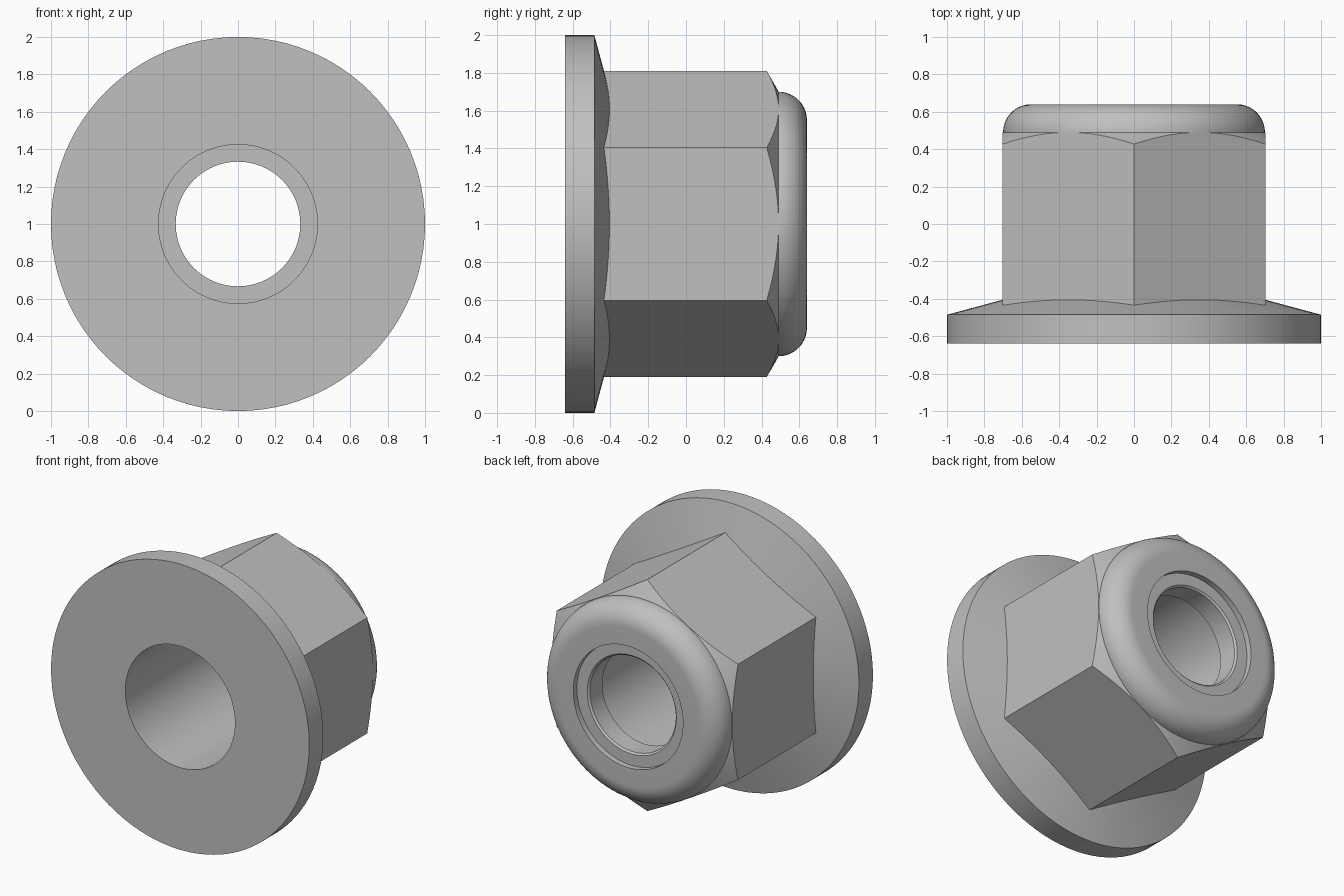
import bpy, bmesh
from math import cos, sin, pi, radians, tan

cube = bpy.data.objects.get("Cube")
if cube:
    bpy.data.objects.remove(cube, do_unlink=True)

SEGMENTS = 96
AXIS_Z = 1.0        # height of the nut's axis, which runs along y
BORE = 0.425        # threaded bore radius
INSERT = 0.333      # locking insert radius
FLAT = 0.702        # centre to hexagon flat
JOINT = -0.45       # where the hexagon sinks into the flange
SHOULDER = 0.49     # back of the hexagon
FILLET = 0.15       # collar rounding

steel = bpy.data.materials.new("steel_grey")
steel.use_nodes = True
colour = (0.53, 0.53, 0.53, 1)
steel.diffuse_color = colour
steel.node_tree.nodes["Principled BSDF"].inputs["Base Color"].default_value = colour


def make_object(name, bm):
    bmesh.ops.recalc_face_normals(bm, faces=bm.faces)
    mesh = bpy.data.meshes.new(name)
    bm.to_mesh(mesh)
    bm.free()
    mesh.materials.append(steel)
    obj = bpy.data.objects.new(name, mesh)
    bpy.context.collection.objects.link(obj)
    return obj


def ring_of_verts(bm, r, y, count, start=0.0):
    angles = [start + 2 * pi * i / count for i in range(count)]
    return [bm.verts.new((r * cos(a), y, AXIS_Z + r * sin(a))) for a in angles]


def turned_ring(name, profile):
    """Revolve a closed (radius, y) profile around the nut's axis."""
    bm = bmesh.new()
    rings = [ring_of_verts(bm, r, y, SEGMENTS) for r, y in profile]
    for k, ring in enumerate(rings):
        following = rings[(k + 1) % len(rings)]
        for i in range(SEGMENTS):
            j = (i + 1) % SEGMENTS
            bm.faces.new((ring[i], ring[j], following[j], following[i]))
    return make_object(name, bm)


def smooth(obj):
    bpy.ops.object.select_all(action='DESELECT')
    obj.select_set(True)
    bpy.context.view_layer.objects.active = obj
    bpy.ops.object.shade_smooth_by_angle(angle=radians(20))


# Flange: flat washer face, straight rim, shallow cone towards the hexagon
rim_y, cone_r = -0.485, 0.65
flange = turned_ring("flange", [
    (BORE, -0.64), (1, -0.64), (1, rim_y),
    (cone_r, rim_y + (1 - cone_r) * tan(radians(15))),
    (cone_r, JOINT), (BORE, JOINT)])

# Hexagon body: prism trimmed by a turned blank with a chamfered back and a bore
bm = bmesh.new()
front, back = (ring_of_verts(bm, FLAT / cos(pi / 6), y, 6, pi / 6) for y in (-0.6, 0.6))
bm.faces.new(front)
bm.faces.new(back)
for i in range(6):
    j = (i + 1) % 6
    bm.faces.new((front[i], front[j], back[j], back[i]))
hexagon = make_object("hexagon_body", bm)

blank_r = 0.9
blank = turned_ring("hexagon_blank", [
    (BORE, JOINT), (blank_r, JOINT),
    (blank_r, SHOULDER - (blank_r - FLAT) * tan(radians(30))),
    (FLAT, SHOULDER), (BORE, SHOULDER)])
blank.hide_render = True

trim = hexagon.modifiers.new("chamfer_trim", 'BOOLEAN')
trim.operation = 'INTERSECT'
trim.solver = 'EXACT'
trim.object = blank
bpy.context.view_layer.update()
graph = bpy.context.evaluated_depsgraph_get()
trimmed = bpy.data.meshes.new_from_object(hexagon.evaluated_get(graph))
hexagon.modifiers.clear()
hexagon.data = trimmed
bpy.data.objects.remove(blank, do_unlink=True)

# Collar: rounded housing behind the hexagon
collar_r, steps = 0.70, 16
arc = [(collar_r - FILLET + FILLET * cos(a), SHOULDER + FILLET * sin(a))
       for a in (pi / 2 * i / steps for i in range(steps + 1))]
collar = turned_ring("collar", [(BORE, SHOULDER)] + arc + [(BORE, SHOULDER + FILLET)])

# Locking insert: recessed ring with a small lead-in chamfer
insert = turned_ring("locking_insert", [
    (BORE + 0.01, 0.45), (INSERT, 0.45), (INSERT, 0.588),
    (INSERT + 0.012, 0.60), (BORE + 0.01, 0.60)])

for part in (flange, hexagon, collar, insert):
    smooth(part)
